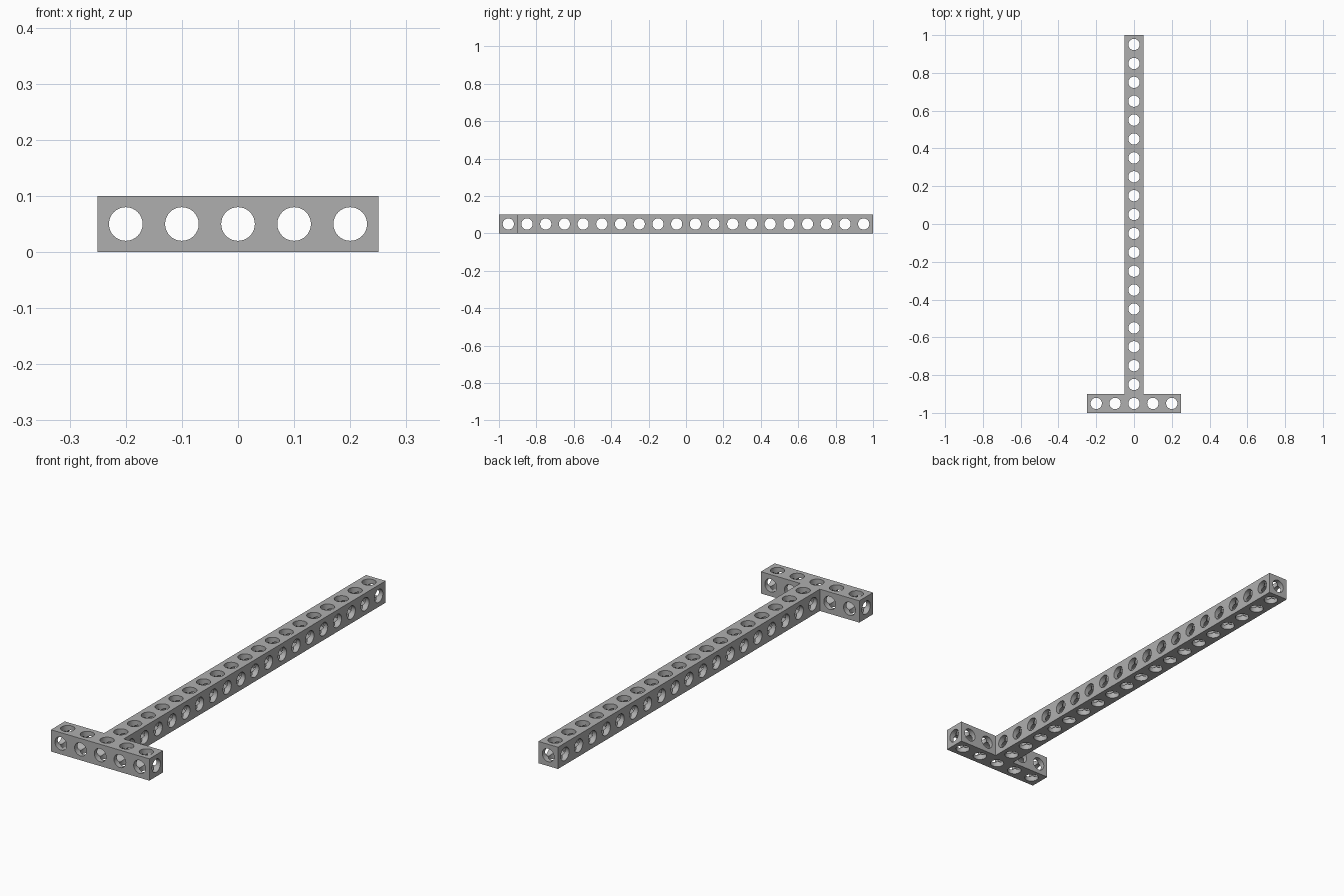
import bpy, bmesh, math
from mathutils import Vector

HALF = 0.05      # half the beam thickness, one hole per cell
BORE = 0.03      # hole radius
SEGMENTS = 32    # sides of each hole (multiple of 8)

default = bpy.data.objects.get("Cube")
if default:
    bpy.data.objects.remove(default, do_unlink=True)

grey = bpy.data.materials.new("plain grey")
grey.use_nodes = True
colour = (0.43, 0.43, 0.43, 1)
grey.diffuse_color = colour
grey.node_tree.nodes["Principled BSDF"].inputs["Base Color"].default_value = colour

AXES = [Vector((1, 0, 0)), Vector((0, 1, 0)), Vector((0, 0, 1))]


def add_side(bm, centre, axis, sign, plate):
    """One side of a cell: bore wall down to where the three bores meet, and the drilled plate."""
    d = AXES[axis] * sign
    u = AXES[(axis + 1) % 3]
    v = d.cross(u)
    inner, rim, edge = [], [], []
    for i in range(SEGMENTS):
        a = 2 * math.pi * i / SEGMENTS
        c, s = math.cos(a), math.sin(a)
        reach = max(abs(c), abs(s))
        radial = u * c + v * s
        inner.append(bm.verts.new(centre + radial * BORE + d * BORE * reach))
        rim.append(bm.verts.new(centre + radial * BORE + d * HALF))
        if plate:
            edge.append(bm.verts.new(centre + radial * HALF / reach + d * HALF))
    for i in range(SEGMENTS):
        j = (i + 1) % SEGMENTS
        bm.faces.new((rim[i], rim[j], inner[j], inner[i]))
        if plate:
            bm.faces.new((rim[i], edge[i], edge[j], rim[j]))


def drilled_beam(name, start, axis, count, joint):
    """Row of cells bored along all three axes; joint is a (cell, axis, sign) side left open."""
    bm = bmesh.new()
    for k in range(count):
        centre = Vector(start) + AXES[axis] * (2 * HALF * k)
        for side in range(3):
            for sign in (-1, 1):
                last = count - 1 if sign > 0 else 0
                inside = side == axis and k != last
                add_side(bm, centre, side, sign, not inside and (k, side, sign) != joint)
    bmesh.ops.remove_doubles(bm, verts=bm.verts, dist=0.0001)
    mesh = bpy.data.meshes.new(name)
    bm.to_mesh(mesh)
    bm.free()
    mesh.materials.append(grey)
    beam = bpy.data.objects.new(name, mesh)
    bpy.context.collection.objects.link(beam)
    bpy.ops.object.select_all(action="DESELECT")
    beam.select_set(True)
    bpy.context.view_layer.objects.active = beam
    bpy.ops.object.shade_smooth_by_angle(angle=math.radians(30))
    return beam


# Short bar across the front and long bar running back from its middle
drilled_beam("cross_bar", (-0.2, -0.95, HALF), 0, 5, (2, 1, 1))
drilled_beam("long_bar", (0, -0.85, HALF), 1, 19, (0, 1, -1))
